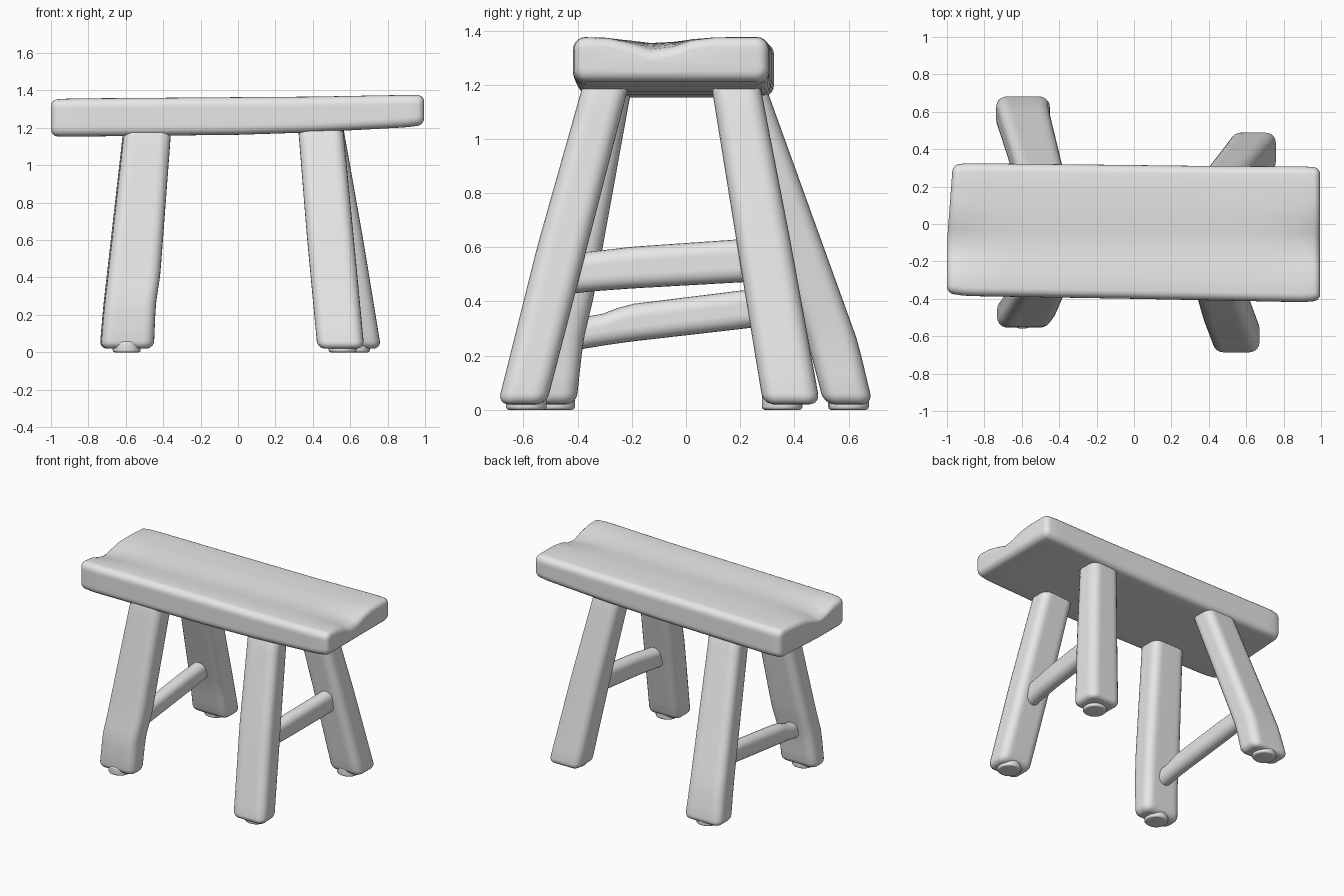
import bpy, bmesh, math

if "Cube" in bpy.data.objects:
    bpy.data.objects.remove(bpy.data.objects["Cube"])

wood = bpy.data.materials.new("pale grey")
wood.diffuse_color = (0.8, 0.8, 0.8, 1)
wood.use_nodes = True
wood.node_tree.nodes["Principled BSDF"].inputs["Base Color"].default_value = wood.diffuse_color


def section_at(secs, t):
    """Interpolate (t, a0, a1, b0, b1) sections along the part."""
    for s, e in zip(secs, secs[1:]):
        if t <= e[0] or e is secs[-1]:
            f = (t - s[0]) / (e[0] - s[0])
            return [p + (q - p) * f for p, q in zip(s[1:], e[1:])]


def ring(a0, a1, b0, b1, r, side=8, arc=5):
    """Rounded rectangle outline with subdivided sides."""
    centres = [(a1 - r, b1 - r), (a0 + r, b1 - r), (a0 + r, b0 + r), (a1 - r, b0 + r)]
    corners = []
    for i, (ca, cb) in enumerate(centres):
        angs = [math.pi / 2 * (i + k / arc) for k in range(arc + 1)]
        corners.append([(ca + r * math.cos(g), cb + r * math.sin(g)) for g in angs])
    pts = []
    for i in range(4):
        pts += corners[i]
        p, q = corners[i][-1], corners[(i + 1) % 4][0]
        pts += [(p[0] + (q[0] - p[0]) * k / side, p[1] + (q[1] - p[1]) * k / side)
                for k in range(1, side)]
    return pts


def loft(name, secs, place, corner, end, steps=16, deform=None):
    """Softly rounded beam through the sections; place maps (t, a, b) to xyz."""
    t0, t1 = secs[0][0], secs[-1][0]
    arcs = [math.pi / 2 * k / 5 for k in range(6)]
    cuts = [(t0 + end * (1 - math.cos(g)), end * (1 - math.sin(g))) for g in arcs]
    cuts += [(t0 + end + (t1 - t0 - 2 * end) * k / steps, 0) for k in range(1, steps)]
    cuts += [(t1 - end * (1 - math.cos(g)), end * (1 - math.sin(g))) for g in reversed(arcs)]
    bm = bmesh.new()
    rings = []
    for t, i in cuts:
        a0, a1, b0, b1 = section_at(secs, t)
        pts = ring(a0 + i, a1 - i, b0 + i, b1 - i, max(corner - i, 0.008))
        rings.append([bm.verts.new(place(t, a, b)) for a, b in pts])
    n = len(rings[0])
    for lo, hi in zip(rings, rings[1:]):
        for k in range(n):
            bm.faces.new((lo[k], lo[(k + 1) % n], hi[(k + 1) % n], hi[k]))
    bm.faces.new(rings[0])
    bm.faces.new(rings[-1])
    if deform:
        for v in bm.verts:
            deform(v.co)
    bmesh.ops.recalc_face_normals(bm, faces=bm.faces[:])
    mesh = bpy.data.meshes.new(name)
    bm.to_mesh(mesh)
    bm.free()
    mesh.materials.append(wood)
    mesh.shade_smooth()
    ob = bpy.data.objects.new(name, mesh)
    bpy.context.collection.objects.link(ob)
    return ob


def along_x(t, a, b):
    return (t, a, b)


def along_y(t, a, b):
    return (a, t, b)


def along_z(t, a, b):
    return (a, b, t)


# Seat: thick plank, slightly skewed, with a shallow hollow deepening at both ends
def hollow(co):
    top = min(1, max(0, (co.z - 1.24) / 0.11))
    dip = math.exp(-((co.y + 0.11) / 0.11) ** 2)
    co.z -= top * dip * (0.015 + 0.04 * abs(co.x) ** 6)
    if co.x < -0.9:
        co.x += 0.03 * max(0, co.y + 0.1) / 0.4 * (-co.x - 0.9) * -10 * -1


loft("seat", [(-1.0, -0.37, 0.315, 1.155, 1.352), (-0.9, -0.385, 0.325, 1.153, 1.357),
              (0.0, -0.40, 0.315, 1.163, 1.364), (0.4, -0.408, 0.31, 1.176, 1.367),
              (0.9, -0.418, 0.308, 1.203, 1.376), (0.995, -0.41, 0.302, 1.215, 1.375)],
     along_x, 0.045, 0.035, 40, hollow)

# Legs: splayed beams, sections (z, x0, x1, y0, y1) from foot to seat
legs = {
    "front_left_leg": [(0.02, -0.735, -0.45, -0.555, -0.405), (0.25, -0.715, -0.44, -0.55, -0.38),
                       (0.42, -0.695, -0.415, -0.515, -0.34), (1.22, -0.605, -0.355, -0.375, -0.195)],
    "front_right_leg": [(0.02, 0.425, 0.675, -0.695, -0.515), (0.6, 0.37, 0.62, -0.55, -0.365),
                        (1.22, 0.32, 0.56, -0.375, -0.205)],
    "back_left_leg": [(0.02, -0.74, -0.45, 0.51, 0.69), (0.25, -0.72, -0.45, 0.45, 0.635),
                      (1.22, -0.61, -0.365, 0.11, 0.285)],
    "back_right_leg": [(0.02, 0.52, 0.765, 0.285, 0.495), (0.6, 0.44, 0.67, 0.19, 0.39),
                       (1.22, 0.345, 0.56, 0.09, 0.27)],
}
for name, secs in legs.items():
    loft(name, secs, along_z, 0.055, 0.04)

# Foot pads: small worn discs under each leg
pads = {"front_left": (-0.595, -0.485), "front_right": (0.56, -0.59),
        "back_left": (-0.595, 0.60), "back_right": (0.63, 0.355)}
for name, (x, y) in pads.items():
    w = 0.075
    loft(name + "_foot_pad", [(0, x - w, x + w, y - w, y + w), (0.06, x - w, x + w, y - w, y + w)],
         along_z, 0.07, 0.012, 2)

# Stretchers: one between each pair of legs, sections (y, x0, x1, z0, z1)
loft("right_stretcher", [(-0.46, 0.46, 0.56, 0.425, 0.575), (-0.34, 0.47, 0.57, 0.438, 0.585),
                         (-0.2, 0.485, 0.585, 0.448, 0.602), (0.28, 0.52, 0.62, 0.475, 0.635)],
     along_y, 0.048, 0.02)
loft("left_stretcher", [(-0.44, -0.63, -0.53, 0.215, 0.335), (-0.32, -0.63, -0.53, 0.235, 0.35),
                        (-0.22, -0.63, -0.53, 0.25, 0.388), (0.2, -0.63, -0.53, 0.298, 0.44),
                        (0.5, -0.63, -0.53, 0.335, 0.465)],
     along_y, 0.048, 0.02)
